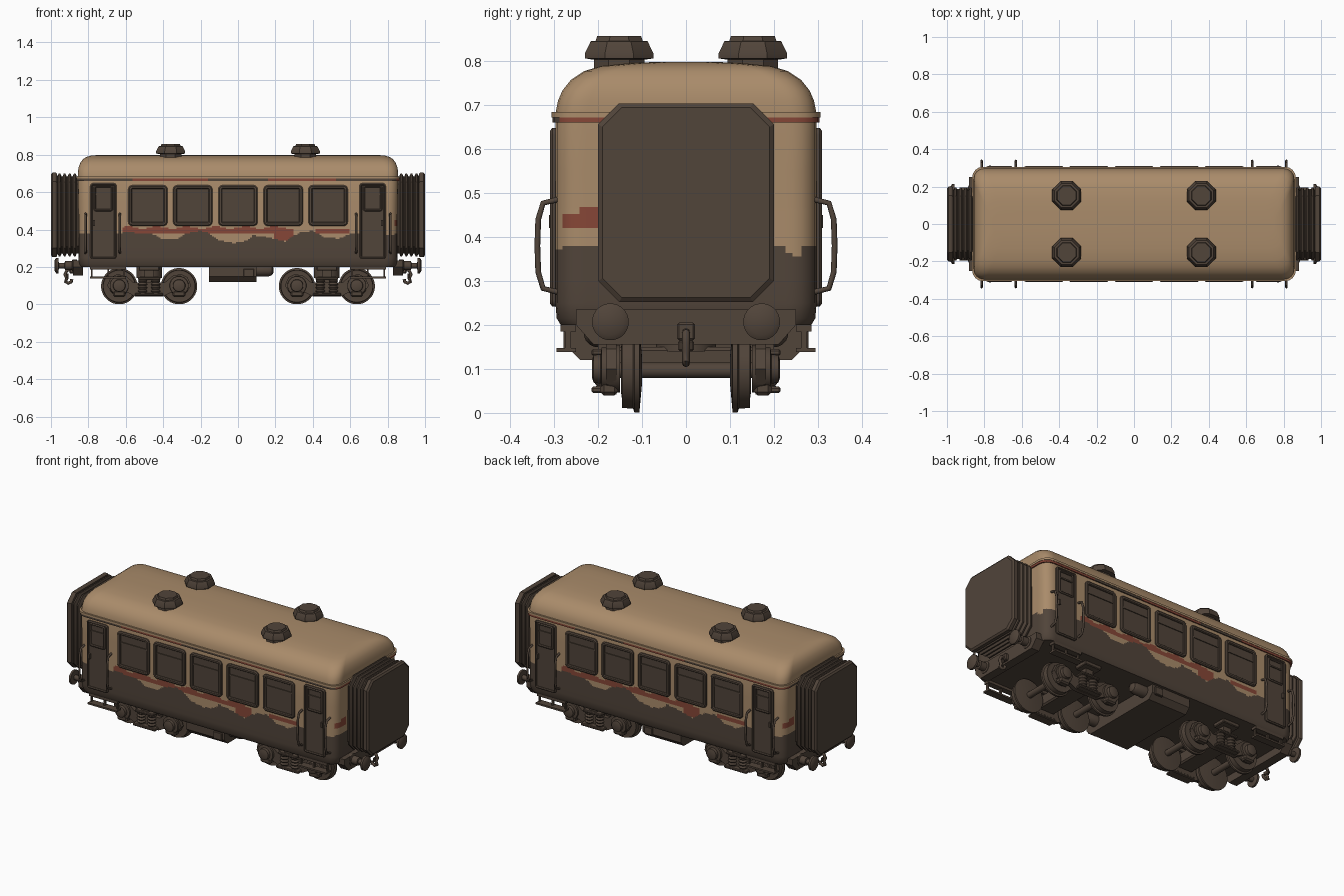
import bpy, bmesh, math
from mathutils import Vector

if "Cube" in bpy.data.objects:
    bpy.data.objects.remove(bpy.data.objects["Cube"])

def material(name, rgb):
    m = bpy.data.materials.new(name)
    m.diffuse_color = (*rgb, 1)
    m.use_nodes = True
    m.node_tree.nodes["Principled BSDF"].inputs["Base Color"].default_value = m.diffuse_color
    return m

TAN = material("tan paint", (0.40, 0.26, 0.145))
DARK = material("dark brown", (0.082, 0.058, 0.042))
RED = material("rust red", (0.24, 0.062, 0.038))

def finish(name, bm, mats, mirror="", angle=35):
    bmesh.ops.recalc_face_normals(bm, faces=bm.faces)
    me = bpy.data.meshes.new(name)
    bm.to_mesh(me)
    bm.free()
    for m in mats:
        me.materials.append(m)
    me.polygons.foreach_set("use_smooth", [True] * len(me.polygons))
    me.set_sharp_from_angle(angle=math.radians(angle))
    ob = bpy.data.objects.new(name, me)
    bpy.context.collection.objects.link(ob)
    if mirror:
        mod = ob.modifiers.new("mirror", 'MIRROR')
        mod.use_axis = ("x" in mirror, "y" in mirror, False)
        mod.use_mirror_merge = False
    return ob

def rrect(hx, hy, r, nx=1, ny=1, nc=4):
    """Rounded rectangle, counter-clockwise; nc=1 gives chamfered corners."""
    corners = []
    for k, (sx, sy) in enumerate([(1, 1), (-1, 1), (-1, -1), (1, -1)]):
        arc = [math.radians(90 * (k + i / nc)) for i in range(nc + 1)]
        corners.append([(sx * (hx - r) + r * math.cos(a), sy * (hy - r) + r * math.sin(a)) for a in arc])
    pts = []
    for k in range(4):
        p, q, n = corners[k][-1], corners[(k + 1) % 4][0], (nx, ny)[k % 2]
        pts += corners[k]
        pts += [(p[0] + (q[0] - p[0]) * i / n, p[1] + (q[1] - p[1]) * i / n) for i in range(1, n)]
    return pts

def loft(name, rings, mats, mirror="", cap=True, closed=False, rule=None, angle=35):
    bm = bmesh.new()
    vs = [[bm.verts.new(p) for p in r] for r in rings]
    n = len(vs[0])
    for a, b in list(zip(vs, vs[1:])) + ([(vs[-1], vs[0])] if closed else []):
        for i in range(n):
            bm.faces.new((a[i], a[(i + 1) % n], b[(i + 1) % n], b[i]))
    if cap and not closed:
        bm.faces.new(vs[0])
        bm.faces.new(vs[-1])
    if rule:
        for f in bm.faces:
            f.material_index = rule(f.calc_center_median())
    return finish(name, bm, mats, mirror, angle)

def box(name, lo, hi, mat=DARK, mirror="", bevel=0.0):
    bm = bmesh.new()
    bmesh.ops.create_cube(bm, size=1)
    for v in bm.verts:
        v.co = [lo[i] + (v.co[i] + 0.5) * (hi[i] - lo[i]) for i in range(3)]
    if bevel:
        bmesh.ops.bevel(bm, geom=bm.edges[:], offset=bevel, segments=1, affect='EDGES')
    return finish(name, bm, [mat], mirror)

def turned(name, centre, axis, profile, mirror="", n=24, mat=DARK):
    """Stack of circles: profile lists (offset along axis, radius)."""
    rings = []
    for d, r in profile:
        ring = []
        for i in range(n):
            a = 2 * math.pi * (i + 0.5) / n
            c, s = r * math.cos(a), r * math.sin(a)
            o = {"x": (d, c, s), "y": (c, d, s), "z": (c, s, d)}[axis]
            ring.append(Vector(centre) + Vector(o))
        rings.append(ring)
    return loft(name, rings, [mat], mirror)

def tube(name, path, side, r, mirror="", n=8):
    """Round bar along a flat path; side is the normal of the path's plane."""
    path, side, rings = [Vector(p) for p in path], Vector(side), []
    for i, p in enumerate(path):
        t = (path[min(i + 1, len(path) - 1)] - path[max(i - 1, 0)]).normalized()
        u = t.cross(side)
        rings.append([p + r * (math.cos(2 * math.pi * k / n) * u + math.sin(2 * math.pi * k / n) * side) for k in range(n)])
    return loft(name, rings, [DARK], mirror, angle=50)

def frame(name, cx, cz, hw, hh, r, t, mirror):
    """Raised rounded frame on the side wall."""
    prof = [(0, -0.294), (0, -0.304), (0.006, -0.309), (t - 0.004, -0.309), (t, -0.304), (t, -0.294)]
    rings = [[(cx + a, y, cz + b) for a, b in rrect(hw - d, hh - d, max(r - d, 0.004))] for d, y in prof]
    return loft(name, rings, [DARK], mirror, closed=True)

def panel(name, cx, cz, hw, hh, r, y, mirror):
    return loft(name, [[(cx + a, yy, cz + b) for a, b in rrect(hw, hh, r)] for yy in (-0.292, y)], [DARK], mirror)

# Worn paint: height of the dark lower zone along the side
WORN = [(-.86, .38), (-.56, .385), (-.45, .375), (-.40, .345), (-.33, .345), (-.28, .38), (-.20, .395),
        (-.15, .38), (-.11, .345), (-.02, .325), (.05, .34), (.08, .37), (.15, .36), (.25, .335),
        (.33, .385), (.40, .395), (.46, .36), (.54, .35), (.60, .38), (.87, .37)]

def worn(x):
    for (a, p), (b, q) in zip(WORN, WORN[1:]):
        if x <= b:
            return p + (q - p) * (x - a) / (b - a)
    return .38

def paint(c):
    if c.z < 0.3:
        return 1
    if abs(c.x) > 0.82 and abs(c.y) < 0.285:          # end walls
        y = c.y if c.x > 0 else -c.y
        if -0.29 < y < -0.2 and 0.42 < c.z < 0.47 and (y > -0.245 or c.z < 0.45):
            return 2
        return 1 if c.z < 0.38 - max(0, 0.03 - abs(y - 0.245)) else 0
    x = max(-.86, min(.86, c.x if c.y < 0 else -c.x))   # the two sides match when turned round
    if c.z < worn(x):
        return 1
    if -0.62 < x < 0.30:
        low = 0.34 if 0.19 < x < 0.30 else 0.38
        return 2 if low < c.z < 0.412 + 0.006 * math.sin(40 * x) else 0
    return 2 if 0.42 < x < 0.6 and 0.383 < c.z < 0.402 else 0

# Body shell and rounded roof
shell = [(.842, .285, .20), (.85, .294, .215), (.853, .297, .25), (.853, .297, .30)]
shell += [(.853, .297, .30 + .008 * i) for i in range(1, 22)] + [(.855, .297, .55), (.857, .297, .68)]
shell += [(.856, .291, .71), (.852, .281, .733), (.843, .262, .757), (.828, .232, .777), (.808, .192, .789),
          (.785, .13, .795), (.75, .07, .798)]
loft("carriage_body", [[(x, y, z) for x, y in rrect(hx, hy, .055, 150, 30)] for hx, hy, z in shell],
     [TAN, DARK, RED], rule=paint)

# Gutter and the worn red line beneath it
def ring_band(name, z0, z1, out, mats, rule=None):
    prof = [(0, z0), (out, z0), (out, z1), (0, z1)]
    loft(name, [[(x, y, z) for x, y in rrect(.855 + d, .296 + d, .057, 40, 8)] for d, z in prof],
         mats, closed=True, rule=rule)
ring_band("roof_gutter", .672, .684, .010, [TAN])
ring_band("gutter_line", .660, .672, .008, [DARK, RED],
          lambda c: 1 if math.sin(9 * c.x + c.y * 5) > -0.2 else 0)

# Roof vents
for s in (-1, 1):
    turned("roof_vent", (0.36 * s, -0.152, 0), "z", [(.775, .062), (.803, .062), (.806, .084), (.818, .084),
           (.845, .070), (.846, .058), (.857, .054)], "y", 8)

# Side windows
for x, m in ((0, "y"), (.242, "xy"), (.482, "xy")):
    frame("window_frame", x, .528, .105, .109, .022, .02, m)
    panel("window_pane", x, .528, .09, .094, .012, -.299, m)
    box("window_bar", (x - .09, -.304, .565), (x + .09, -.295, .574), DARK, m)

# Doors with window, sill and grab rails
frame("door_frame", .72, .445, .07, .203, .015, .012, "xy")
panel("door_panel", .72, .445, .062, .195, .01, -.300, "xy")
frame("door_window_frame", .72, .567, .052, .07, .014, .012, "xy")
box("door_window_bar", (.675, -.306, .585), (.765, -.297, .593), DARK, "xy")
box("door_handle", (.765, -.312, .42), (.775, -.299, .45), DARK, "xy")
for x in (.632, .815):
    tube("grab_rail", [(x, -.292, .275), (x, -.325, .283), (x, -.336, .32), (x, -.338, .38), (x, -.336, .44),
         (x, -.325, .477), (x, -.292, .485)], (1, 0, 0), .0065, "xy")

# Door steps
box("step_plank", (.60, -.295, .138), (.79, -.25, .148), DARK, "xy")
box("step_mount", (.60, -.285, .185), (.79, -.25, .205), DARK, "xy")
for x in (.605, .69, .778):
    box("step_strut", (x, -.275, .14), (x + .009, -.262, .2), DARK, "xy")

# Bellows gangway at both ends
def octagon(x, d):
    return [(x, a, .478 + b) for a, b in rrect(.2 - d, .226 - d, .048 - d * .4, nc=1)]
pleats = [octagon(.84, .02)]
for i in range(4):
    x = .862 + i * .027
    pleats += [octagon(x, .02), octagon(x + .007, .004), octagon(x + .015, .004), octagon(x + .022, .02)]
loft("gangway_bellows", pleats, [DARK], "x", angle=20)
loft("gangway_end_plate", [octagon(.965, .02), octagon(.968, .004), octagon(.975, 0), octagon(.992, 0),
     octagon(1.0, .01)], [DARK], "x", angle=20)

# Buffer beams, buffers and coupling hooks
beam = [(-.25, .20), (-.21, .155), (.21, .155), (.25, .20), (.25, .235), (-.25, .235)]
loft("buffer_beam", [[(x, y, z) for y, z in beam] for x in (.83, .882)], [DARK], "x")
turned("buffer", (0, -.172, .207), "x", [(.86, .034), (.885, .034), (.888, .024), (.925, .024), (.927, .015),
       (.958, .015), (.960, .042), (.972, .042), (.98, .03)], "xy")
box("coupling_block", (.87, -.02, .165), (.90, .02, .205), DARK, "x", .004)
tube("coupling_hook", [(.88, 0, .185), (.915, 0, .182), (.925, 0, .16), (.915, 0, .14), (.922, 0, .12),
     (.908, 0, .113), (.892, 0, .12), (.889, 0, .135)], (0, 1, 0), .009, "x")
box("coupling_link", (.905, -.018, .14), (.918, .018, .165), DARK, "x", .004)

# Bogies: wheels, axles, side frames, springs and bolsters
arch = [(-.225, .10), (-.205, .145), (-.17, .162), (-.125, .152), (-.085, .118), (.085, .118), (.125, .152), (.17, .162),
        (.205, .145), (.225, .10), (.20, .065), (.12, .065), (.075, .042), (-.075, .042), (-.12, .065), (-.20, .065)]
loft("bogie_side_frame", [[(.475 + x, y, z) for x, z in arch] for y in (-.182, -.158)], [DARK], "xy")
for x in (.315, .635):
    turned("wheel", (x, 0, .097), "y", [(-.148, .05), (-.144, .075), (-.146, .086), (-.12, .088), (-.117, .097),
           (-.106, .097), (-.104, .075), (-.10, .03)], "xy", 32)
    turned("axle", (x, 0, .097), "y", [(-.16, .018), (.16, .018)], "x", 16)
    turned("axle_box", (x, 0, .1), "y", [(-.15, .055), (-.192, .05), (-.194, .034), (-.21, .032), (-.214, .02)], "xy", 16)
    box("axle_box_guard", (x - .034, -.195, .04), (x + .034, -.155, .075), DARK, "xy", .008)
for x in (.44, .51):
    turned("spring", (x, -.185, 0), "z", [(.055, .026)] + [(.062 + .009 * i, .026 if i % 2 else .019) for i in range(9)],
           "xy", 12)
box("spring_plate", (.40, -.215, .045), (.55, -.155, .06), DARK, "xy", .004)
box("spring_cap", (.415, -.215, .13), (.535, -.155, .145), DARK, "xy", .004)
box("spring_hanger", (.45, -.20, .14), (.50, -.16, .205), DARK, "xy")
box("side_bearer", (.42, -.235, .18), (.53, -.15, .205), DARK, "xy", .004)
box("bogie_bolster", (.42, -.16, .08), (.53, .16, .15), DARK, "x", .008)
turned("bogie_pivot", (.475, 0, 0), "z", [(.14, .07), (.205, .07)], "x", 16)

# Underfloor equipment box and air tanks
chest = [(-.27, .205), (-.27, .15), (-.24, .12), (.24, .12), (.27, .15), (.27, .205)]
loft("equipment_box", [[(x, y, z) for y, z in chest] for x in (-.155, .10)], [DARK])
box("equipment_hatch", (.03, -.278, .145), (.085, -.262, .19), DARK, "y", .003)
turned("air_tank", (0, -.2, .182), "x", [(.09, .033), (.165, .033), (.182, .026), (.19, .012)], "y", 16)
